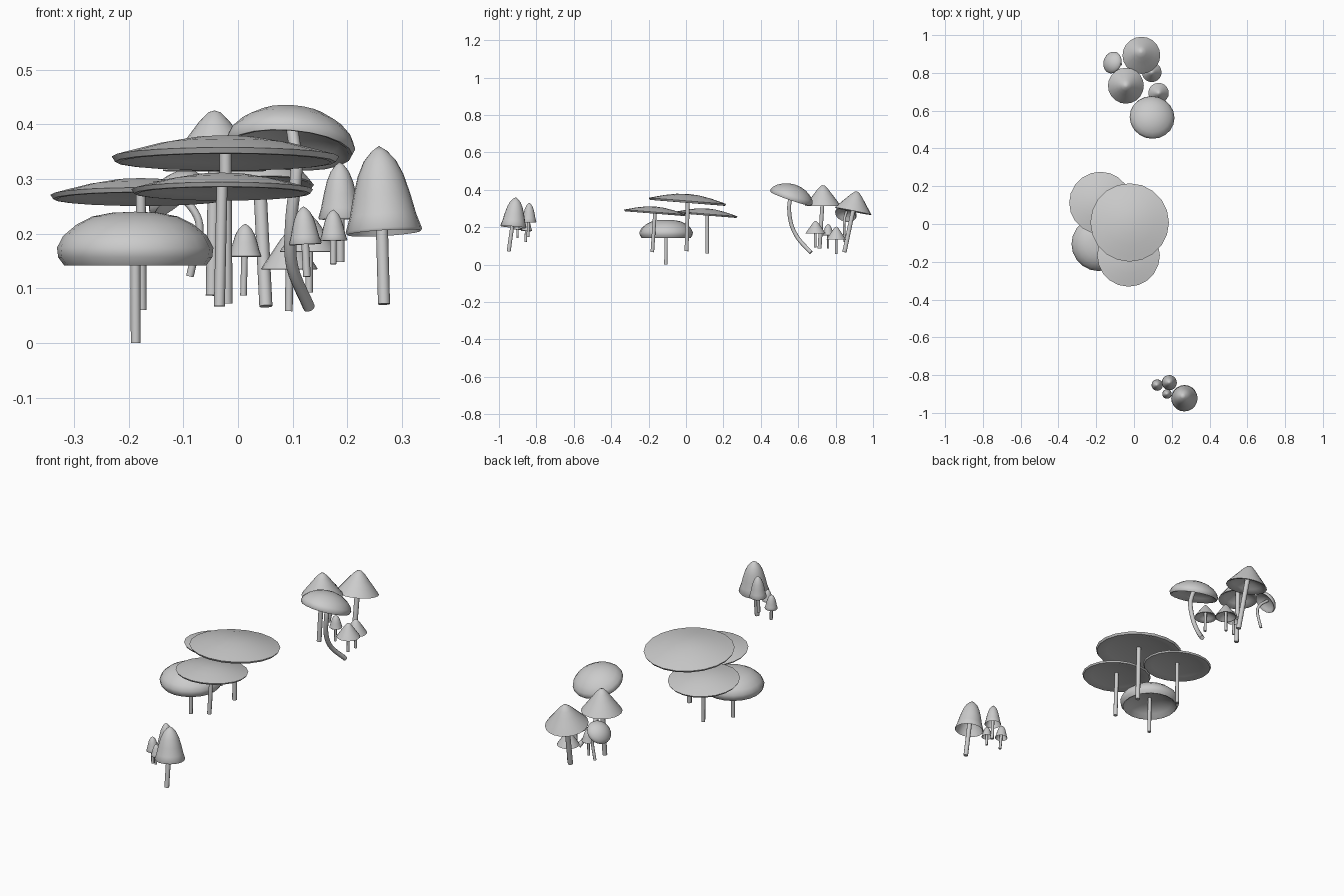
import bpy, bmesh, math
from mathutils import Vector

if "Cube" in bpy.data.objects:
    bpy.data.objects.remove(bpy.data.objects["Cube"])

CAP_SIDES, STEM_SIDES = 20, 10

# Cap profiles as (radius, height) fractions: apex, outer skin, lip, gills
PROFILES = {
    "flat": [(0, 1), (.3, .88), (.6, .58), (.85, .22), (1, 0), (.97, -.26),
             (.93, -.28), (.75, .0), (.4, .3), (.05, .4)],
    "bun": [(0, 1), (.3, .98), (.55, .91), (.75, .76), (.92, .55), (1, .33), (.985, .15),
            (.91, 0), (.86, .03), (.75, .2), (.4, .4), (.05, .45)],
    "bell": [(0, 1), (.2, .94), (.42, .83), (.6, .66), (.75, .43), (.87, .2), (1, .03),
             (.96, 0), (.85, .12), (.6, .4), (.1, .58)],
    "cone": [(0, 1), (.12, .97), (.3, .81), (.5, .58), (.72, .33), (.92, .1), (1, 0),
             (.94, -.01), (.7, .14), (.4, .28), (.1, .38)],
    "dome": [(0, 1), (.3, .93), (.55, .78), (.8, .5), (.95, .2), (1, -.05), (.96, -.22),
             (.9, -.2), (.75, .05), (.4, .3), (.08, .4)],
}


def finish(bm, name):
    bmesh.ops.recalc_face_normals(bm, faces=bm.faces)
    me = bpy.data.meshes.new(name)
    bm.to_mesh(me)
    bm.free()
    ob = bpy.data.objects.new(name, me)
    bpy.context.collection.objects.link(ob)
    bpy.ops.object.select_all(action='DESELECT')
    ob.select_set(True)
    bpy.context.view_layer.objects.active = ob
    bpy.ops.object.shade_smooth_by_angle(angle=math.radians(50))


def ring(bm, centre, axis, r, n):
    q = Vector((0, 0, 1)).rotation_difference(axis)
    return [bm.verts.new(centre + q @ Vector((r * math.cos(2 * math.pi * i / n),
                                              r * math.sin(2 * math.pi * i / n), 0)))
            for i in range(n)]


def bridge(bm, a, b):
    n = len(a)
    for i in range(n):
        bm.faces.new((a[i], a[(i + 1) % n], b[(i + 1) % n], b[i]))


def make_cap(name, kind, centre, axis, radius, height):
    bm = bmesh.new()
    prof = PROFILES[kind]
    apex = bm.verts.new(centre + axis * height)
    rings = [ring(bm, centre + axis * h * height, axis, r * radius, CAP_SIDES)
             for r, h in prof[1:]]
    for i in range(CAP_SIDES):
        bm.faces.new((apex, rings[0][i], rings[0][(i + 1) % CAP_SIDES]))
    for a, b in zip(rings, rings[1:]):
        bridge(bm, a, b)
    bm.faces.new(rings[-1])
    finish(bm, name)


def smooth_path(pts, steps=5):
    # Catmull-Rom curve through the points
    p = [pts[0] * 2 - pts[1]] + pts + [pts[-1] * 2 - pts[-2]]
    out = []
    for a, b, c, d in zip(p, p[1:], p[2:], p[3:]):
        for k in range(steps):
            t = k / steps
            out.append((b * 2 + (c - a) * t + (a * 2 - b * 5 + c * 4 - d) * t ** 2
                        + (b * 3 - a - c * 3 + d) * t ** 3) / 2)
    return out + [pts[-1]]


def make_stem(name, pts, r):
    path = smooth_path(pts) if len(pts) > 2 else pts
    bm = bmesh.new()
    rings = []
    for i, p in enumerate(path):
        axis = (path[min(i + 1, len(path) - 1)] - path[max(i - 1, 0)]).normalized()
        rings.append(ring(bm, p, axis, r, STEM_SIDES))
    for a, b in zip(rings, rings[1:]):
        bridge(bm, a, b)
    bm.faces.new(rings[0])
    bm.faces.new(rings[-1])
    finish(bm, name)


def mushroom(name, kind, centre, lean, radius, height, stem_r, *stem):
    centre, axis = Vector(centre), Vector((lean[0], lean[1], 1)).normalized()
    make_cap(name + "_cap", kind, centre, axis, radius, height)
    top = centre + axis * height * (PROFILES[kind][-1][1] + .1)
    make_stem(name + "_stem", [Vector(p) for p in stem] + [top], stem_r)


# Middle cluster: broad flat caps and one bun
mushroom("flat_large", "flat", (-.023, .008, .341), (0, .08), .208, .038, .011, (-.021, .003, .072))
mushroom("flat_back", "flat", (-.178, .112, .271), (0, .08), .165, .030, .009, (-.176, .114, .06))
mushroom("flat_front", "flat", (-.029, -.166, .281), (0, .08), .166, .030, .010, (-.034, -.18, .067))
mushroom("bun", "bun", (-.188, -.106, .142), (0, 0), .143, .098, .009, (-.187, -.108, 0))

# Front cluster: bell caps
mushroom("bell_large", "bell", (.267, -.923, .201), (-.06, .08), .070, .16, .011, (.267, -.948, .071))
mushroom("bell_medium", "bell", (.187, -.840, .226), (-.01, .02), .040, .105, .008, (.187, -.845, .148))
mushroom("bell_small", "bell", (.175, -.900, .187), (-.02, .02), .025, .057, .006, (.174, -.902, .144))
mushroom("bell_left", "bell", (.123, -.853, .180), (-.05, .02), .030, .070, .007, (.126, -.858, .121))

# Back cluster: cones, a leaning dome and a nodding cap on curved stems
mushroom("dome", "dome", (.096, .565, .366), (.08, .34), .119, .065, .011,
         (.13, .668, .065), (.099, .60, .14), (.097, .562, .22), (.107, .552, .32))
mushroom("cone_mid", "cone", (-.043, .732, .315), (0, 0), .095, .11, .011, (-.048, .714, .087))
mushroom("cone_back", "cone", (.039, .893, .286), (-.03, .2), .100, .107, .012, (.051, .847, .067))
mushroom("nodding", "dome", (-.115, .855, .272), (-.85, .3), .059, .035, .007,
         (-.088, .85, .122), (-.07, .845, .205), (-.085, .848, .248))
mushroom("small_cone_low", "cone", (.094, .803, .135), (0, 0), .052, .068, .007, (.093, .803, .058))
mushroom("small_cone_right", "cone", (.130, .693, .167), (0, 0), .054, .067, .007, (.130, .690, .092))
mushroom("small_bell", "bell", (.013, .76, .157), (0, 0), .030, .061, .006, (.010, .76, .087))
